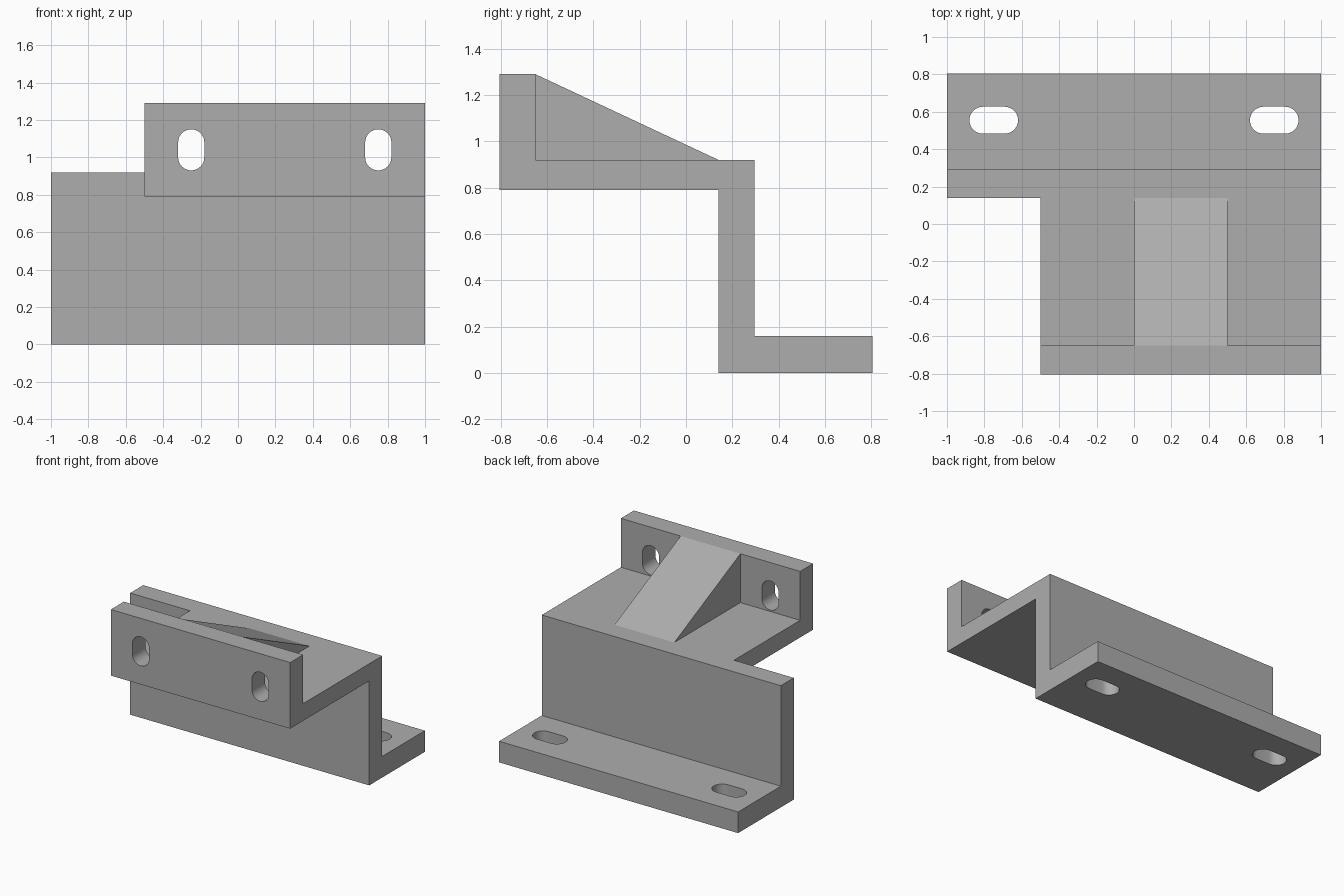
import bpy
import bmesh
import math
from mathutils import Vector

cube = bpy.data.objects.get("Cube")
if cube:
    bpy.data.objects.remove(cube, do_unlink=True)

# Overall dimensions
BACK, FRONT = 0.805, -0.805
WALL_FRONT, WALL_BACK = 0.14, 0.295
PLATE_BACK = -0.65
SHELF_BOTTOM, SHELF_TOP, TOP = 0.79, 0.92, 1.29
BASE_TOP = 0.16
SHELF_LEFT_EDGE = -0.5

# Single flat colour
grey = bpy.data.materials.new("matte grey")
grey.use_nodes = True
colour = (0.42, 0.42, 0.42, 1)
grey.diffuse_color = colour
grey.node_tree.nodes["Principled BSDF"].inputs["Base Color"].default_value = colour


def prism(name, outline, direction):
    """Extrude a closed 3D outline along a direction."""
    bm = bmesh.new()
    face = bm.faces.new([bm.verts.new(p) for p in outline])
    result = bmesh.ops.extrude_face_region(bm, geom=[face], use_keep_orig=True)
    moved = [g for g in result["geom"] if isinstance(g, bmesh.types.BMVert)]
    bmesh.ops.translate(bm, verts=moved, vec=direction)
    bmesh.ops.recalc_face_normals(bm, faces=bm.faces)
    mesh = bpy.data.meshes.new(name)
    bm.to_mesh(mesh)
    bm.free()
    mesh.materials.append(grey)
    obj = bpy.data.objects.new(name, mesh)
    bpy.context.collection.objects.link(obj)
    return obj


def side_profile(name, points, x0, x1):
    """Extrude a (y, z) profile across the width."""
    return prism(name, [(x0, y, z) for y, z in points], Vector((x1 - x0, 0, 0)))


def slot_cutter(name, centre, long_axis, short_axis, half_length, radius, depth):
    """Round-ended slot, extruded both ways through its centre."""
    long_axis, short_axis = Vector(long_axis), Vector(short_axis)
    through = long_axis.cross(short_axis) * depth
    straight = half_length - radius
    steps = 16
    outline = []
    for end in (1, -1):
        for i in range(steps + 1):
            a = math.pi * (i / steps - 0.5)
            outline.append(Vector(centre) - through
                           + long_axis * end * (straight + radius * math.cos(a))
                           + short_axis * end * radius * math.sin(a))
    return prism(name, outline, through * 2)


def combine(target, tool, operation):
    """Apply a boolean and discard the tool object."""
    tool.hide_render = True
    mod = target.modifiers.new(operation.lower(), "BOOLEAN")
    mod.operation = operation
    mod.solver = "EXACT"
    mod.object = tool
    bpy.context.view_layer.objects.active = target
    bpy.ops.object.modifier_apply(modifier=mod.name)
    bpy.data.objects.remove(tool, do_unlink=True)


# Stepped body: base flange, upright wall, shelf and front plate
bracket = side_profile("bracket", [
    (BACK, 0), (BACK, BASE_TOP), (WALL_BACK, BASE_TOP), (WALL_BACK, SHELF_TOP),
    (PLATE_BACK, SHELF_TOP), (PLATE_BACK, TOP), (FRONT, TOP),
    (FRONT, SHELF_BOTTOM), (WALL_FRONT, SHELF_BOTTOM), (WALL_FRONT, 0)], -1, 1)

# Narrow the shelf and front plate on one side
notch = side_profile("notch_cutter", [
    (WALL_FRONT, 0.5), (WALL_FRONT, 1.5), (-1, 1.5), (-1, 0.5)],
    -1.2, SHELF_LEFT_EDGE)
combine(bracket, notch, "DIFFERENCE")

# Sloping rib behind the front plate
rib = side_profile("rib", [
    (PLATE_BACK, TOP), (WALL_FRONT, SHELF_TOP), (WALL_FRONT, 0.85),
    (-0.72, 0.85), (-0.72, 1.25)], 0, 0.5)
combine(bracket, rib, "UNION")

# Upright slots in the front plate
for x in (-0.25, 0.75):
    combine(bracket, slot_cutter("plate_slot", (x, -0.73, 1.04), (0, 0, 1),
                                 (1, 0, 0), 0.11, 0.07, 0.15), "DIFFERENCE")

# Sideways slots in the base flange
for x in (-0.75, 0.75):
    combine(bracket, slot_cutter("base_slot", (x, 0.555, 0.08), (1, 0, 0),
                                 (0, 1, 0), 0.13, 0.072, 0.15), "DIFFERENCE")

# Smooth slot ends, crisp edges elsewhere
bpy.ops.object.select_all(action="DESELECT")
bracket.select_set(True)
bpy.context.view_layer.objects.active = bracket
bpy.ops.object.shade_smooth_by_angle(angle=math.radians(20))
